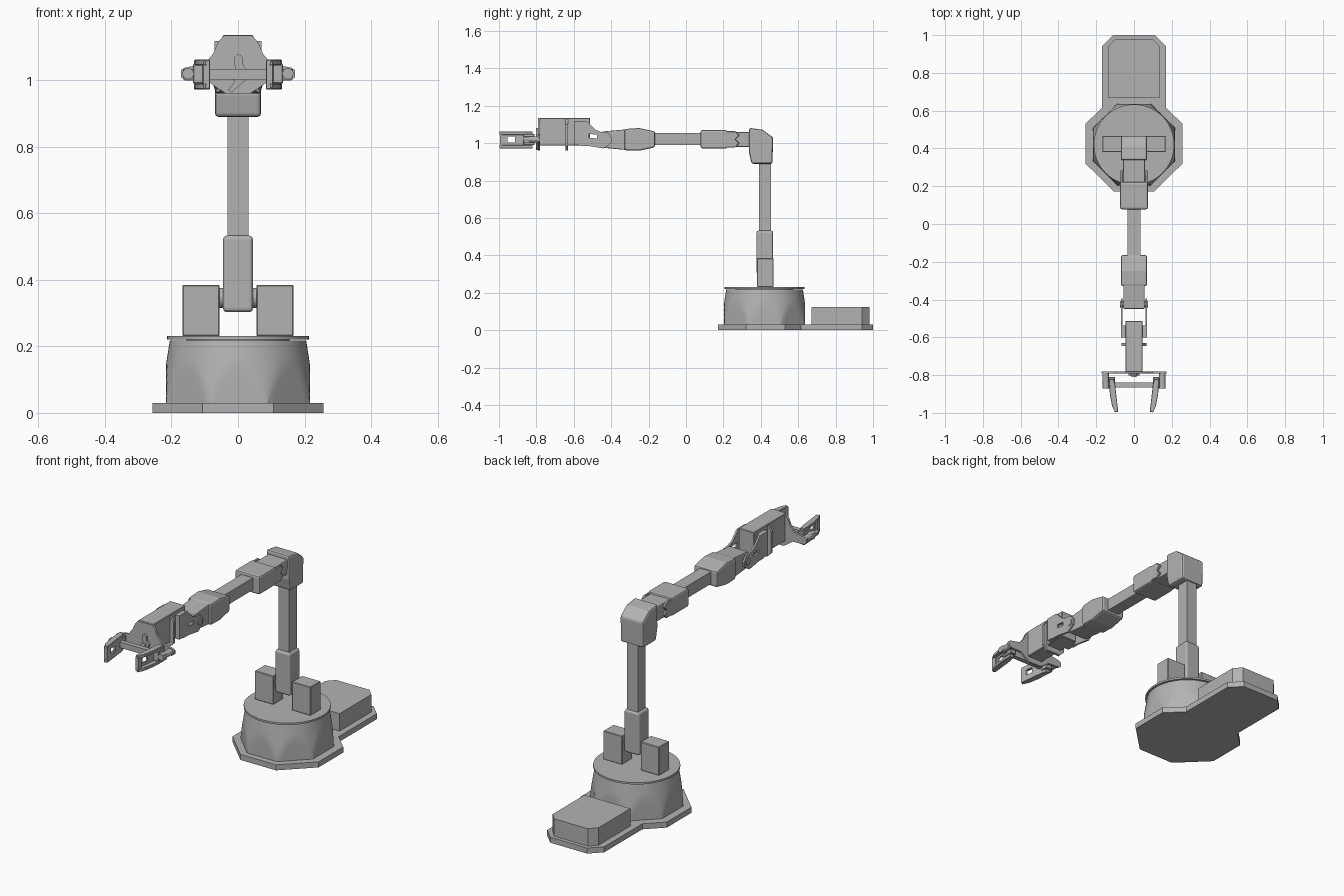
import bpy, bmesh, math
from mathutils import Vector

if "Cube" in bpy.data.objects:
    bpy.data.objects.remove(bpy.data.objects["Cube"])

grey = bpy.data.materials.new("plain grey")
grey.use_nodes = True
grey.diffuse_color = (0.45, 0.45, 0.45, 1)
grey.node_tree.nodes["Principled BSDF"].inputs["Base Color"].default_value = grey.diffuse_color


def finish(name, bm, bevel=0, seg=2, smooth=False):
    bmesh.ops.recalc_face_normals(bm, faces=bm.faces)
    me = bpy.data.meshes.new(name)
    bm.to_mesh(me)
    bm.free()
    me.materials.append(grey)
    ob = bpy.data.objects.new(name, me)
    bpy.context.scene.collection.objects.link(ob)
    bpy.ops.object.select_all(action="DESELECT")
    bpy.context.view_layer.objects.active = ob
    ob.select_set(True)
    if bevel:
        mod = ob.modifiers.new("edge rounding", "BEVEL")
        mod.width, mod.segments = bevel, seg
        mod.limit_method, mod.angle_limit = "ANGLE", math.radians(40)
    if smooth:
        bpy.ops.object.shade_smooth_by_angle(angle=math.radians(25))
    return ob


def prism(name, pts, axis, a, b, bevel=0, seg=2):
    """Extrude a flat outline from a to b along the given axis."""
    def place(p, h):
        return {"X": (h, p[0], p[1]), "Y": (p[0], h, p[1]), "Z": (p[0], p[1], h)}[axis]
    bm = bmesh.new()
    low, high = ([bm.verts.new(place(p, h)) for p in pts] for h in (a, b))
    bm.faces.new(low)
    bm.faces.new(high)
    for i in range(len(pts)):
        j = (i + 1) % len(pts)
        bm.faces.new((low[i], low[j], high[j], high[i]))
    return finish(name, bm, bevel, seg)


def box(name, x, y, z, bevel=0, seg=2):
    return prism(name, [(x[0], y[0]), (x[1], y[0]), (x[1], y[1]), (x[0], y[1])], "Z", z[0], z[1], bevel, seg)


def mid(name, half, y, z, bevel=0, seg=2):
    """Box centred on x."""
    return box(name, (-half, half), y, z, bevel, seg)


def disc(cx, cy, r, n=32):
    return [(cx + r * math.cos(math.tau * i / n), cy + r * math.sin(math.tau * i / n)) for i in range(n)]


def mirrored(half):
    return half + [(-x, z) for x, z in reversed(half)]


def cut(ob, cutter):
    """Subtract a helper solid and discard it."""
    mod = ob.modifiers.new("window", "BOOLEAN")
    mod.operation, mod.object, mod.solver = "DIFFERENCE", cutter, "EXACT"
    bpy.context.view_layer.objects.active = ob
    bpy.ops.object.modifier_apply(modifier=mod.name)
    bpy.data.objects.remove(cutter)


CY = 0.42   # turntable centre
AZ = 1.02   # height of the forearm axis

# Base plate and rear box
prism("base_plate", mirrored([(0.106, 0.172), (0.257, 0.32), (0.257, 0.53), (0.17, 0.615),
                              (0.17, 0.94), (0.11, 1.0)]), "Z", 0, 0.03)
prism("rear_box", mirrored([(0.137, 0.67), (0.137, 0.94), (0.1, 0.98)]), "Z", 0.03, 0.124)

# Drum: a cone trimmed by eight flats
bm = bmesh.new()
N, rings = 96, []
for k in range(9):
    t = k / 8
    ring = []
    for i in range(N):
        a = math.tau * i / N
        off = (a + math.pi / 8) % (math.pi / 4) - math.pi / 8
        r = min(0.235 - 0.03 * t, 0.216 / math.cos(off))
        ring.append(bm.verts.new((r * math.cos(a), CY + r * math.sin(a), 0.03 + 0.188 * t)))
    rings.append(ring)
for r0, r1 in zip(rings, rings[1:]):
    for i in range(N):
        j = (i + 1) % N
        bm.faces.new((r0[i], r0[j], r1[j], r1[i]))
bm.faces.new(rings[0])
bm.faces.new(rings[-1])
finish("drum", bm, smooth=True)
prism("bearing_ring", disc(0, CY, 0.155, 48), "Z", 0.215, 0.222)
prism("turntable", disc(0, CY, 0.213, 64), "Z", 0.221, 0.231)

# Shoulder blocks, axle and lower arm
for side, s in (("left", 1), ("right", -1)):
    box(side + "_shoulder_block", sorted((s * 0.055, s * 0.167)), (0.38, 0.467), (0.231, 0.385), 0.003, 1)
prism("shoulder_axle", disc(CY, 0.345, 0.03, 24), "X", -0.056, 0.056)
mid("lower_arm_sleeve", 0.045, (0.376, 0.466), (0.303, 0.533), 0.012, 3)
mid("lower_arm_tube", 0.032, (0.39, 0.455), (0.52, 0.9))

# Elbow
prism("elbow", [(0.35, 0.89), (0.462, 0.89), (0.466, 1.03), (0.41, 1.072), (0.338, 1.082),
                (0.336, 0.955)], "X", -0.069, 0.069, 0.01)
mid("elbow_connector", 0.058, (0.21, 0.345), (0.98, 1.06), 0.005)

# Forearm: rear sleeve with ears, tube, front sleeve
mid("rear_forearm_sleeve", 0.073, (0.078, 0.222), (0.972, 1.07), 0.009)
for side, s in (("left", 1), ("right", -1)):
    prism(side + "_sleeve_ear", [(0.2, 0.978), (0.265, 0.978), (0.285, 1.0), (0.265, 1.02), (0.285, 1.042),
                                 (0.265, 1.064), (0.2, 1.064)], "X", s * 0.058, s * 0.072, 0.003, 1)
mid("forearm_tube", 0.034, (-0.18, 0.09), (0.99, 1.055))
prism("front_forearm_sleeve", [(-0.165, 0.978), (-0.165, 1.062), (-0.25, 1.081), (-0.328, 1.076),
                               (-0.328, 0.962), (-0.25, 0.96)], "X", -0.069, 0.069, 0.009)
prism("wrist_stub", [(-0.32, 0.964), (-0.32, 1.074), (-0.45, 1.062), (-0.45, 0.976)],
      "X", -0.056, 0.056, 0.005)

# Wrist bracket: two curved cheeks with a slot, and the tilting block
for side, s in (("left", 1), ("right", -1)):
    cheek = prism(side + "_wrist_cheek",
                  [(-0.40, 1.0), (-0.395, 1.025), (-0.415, 1.055), (-0.455, 1.06), (-0.485, 1.072),
                   (-0.508, 1.095), (-0.53, 1.118), (-0.595, 1.118), (-0.6, 1.0), (-0.56, 0.985),
                   (-0.52, 0.985), (-0.44, 0.972)], "X", s * 0.06, s * 0.07)
    cut(cheek, prism("slot_cutter", [(-0.475, 1.025), (-0.475, 1.045), (-0.52, 1.05), (-0.52, 1.03)],
                     "X", s * 0.04, s * 0.09))
    prism(side + "_wrist_pin", disc(-0.425, AZ, 0.018, 16), "X", s * 0.05, s * 0.074)
    box(side + "_bracket_foot", sorted((s * 0.04, s * 0.07)), (-0.6, -0.537), (0.99, 1.118))
mid("wrist_block", 0.046, (-0.622, -0.513), (0.988, 1.136), 0.003, 1)

# Gripper motor with flange
prism("wrist_flange", mirrored([(0.04, 0.96), (0.066, 0.985), (0.066, 1.1), (0.045, 1.13)]), "Y", -0.645, -0.63)
mid("gripper_motor", 0.046, (-0.785, -0.615), (0.988, 1.136), 0.003, 1)

# Palm plate with wings, and the crank on it
prism("palm_plate", mirrored([(0.035, 0.96), (0.06, 0.975), (0.09, 0.997), (0.16, 1.0), (0.172, 1.01),
                              (0.172, 1.03), (0.16, 1.038), (0.1, 1.05), (0.075, 1.08), (0.06, 1.115),
                              (0.042, 1.135)]), "Y", -0.792, -0.78)
prism("crank", [(-0.03, 0.972), (-0.02, 0.963), (0.022, 1.0), (0.03, 1.03), (0.016, 1.045), (0.014, 1.07),
                (0.0, 1.08), (-0.012, 1.068), (-0.008, 1.03), (-0.02, 1.01), (-0.01, 0.995)], "Y", -0.803, -0.79)
prism("crank_hub", disc(0, AZ, 0.014, 16), "Y", -0.81, -0.79)

# Gripper rail and fingers
mid("finger_rail", 0.165, (-0.865, -0.84), (1.003, 1.034))
for side, s in (("left", 1), ("right", -1)):
    prism(side + "_rail_post", disc(s * 0.15, AZ, 0.017, 16), "Y", -0.872, -0.78)
    box(side + "_finger_carriage", sorted((s * 0.1, s * 0.135)), (-0.87, -0.81), (0.99, 1.05), 0.003, 1)
    # Inner web with a window, closed above and below by flanges
    web = prism(side + "_finger_web", [(s * x, y) for x, y in
                ((0.1, -0.85), (0.108, -0.85), (0.094, -0.99), (0.084, -0.99))], "Z", 0.985, 1.052)
    cut(web, box("window_cutter", sorted((s * 0.06, s * 0.13)), (-0.955, -0.915), (1.005, 1.035)))
    outline = [(s * x, y) for x, y in ((0.1, -0.85), (0.108, -0.82), (0.132, -0.82), (0.128, -0.9),
                                       (0.116, -0.965), (0.1, -0.998), (0.084, -0.99))]
    for part, z0, z1 in (("upper", 1.045, 1.062), ("lower", 0.973, 0.99)):
        prism(side + "_" + part + "_finger_flange", outline, "Z", z0, z1, 0.002, 1)
    box(side + "_fingertip", sorted((s * 0.086, s * 0.104)), (-0.995, -0.97), (0.98, 1.055))
